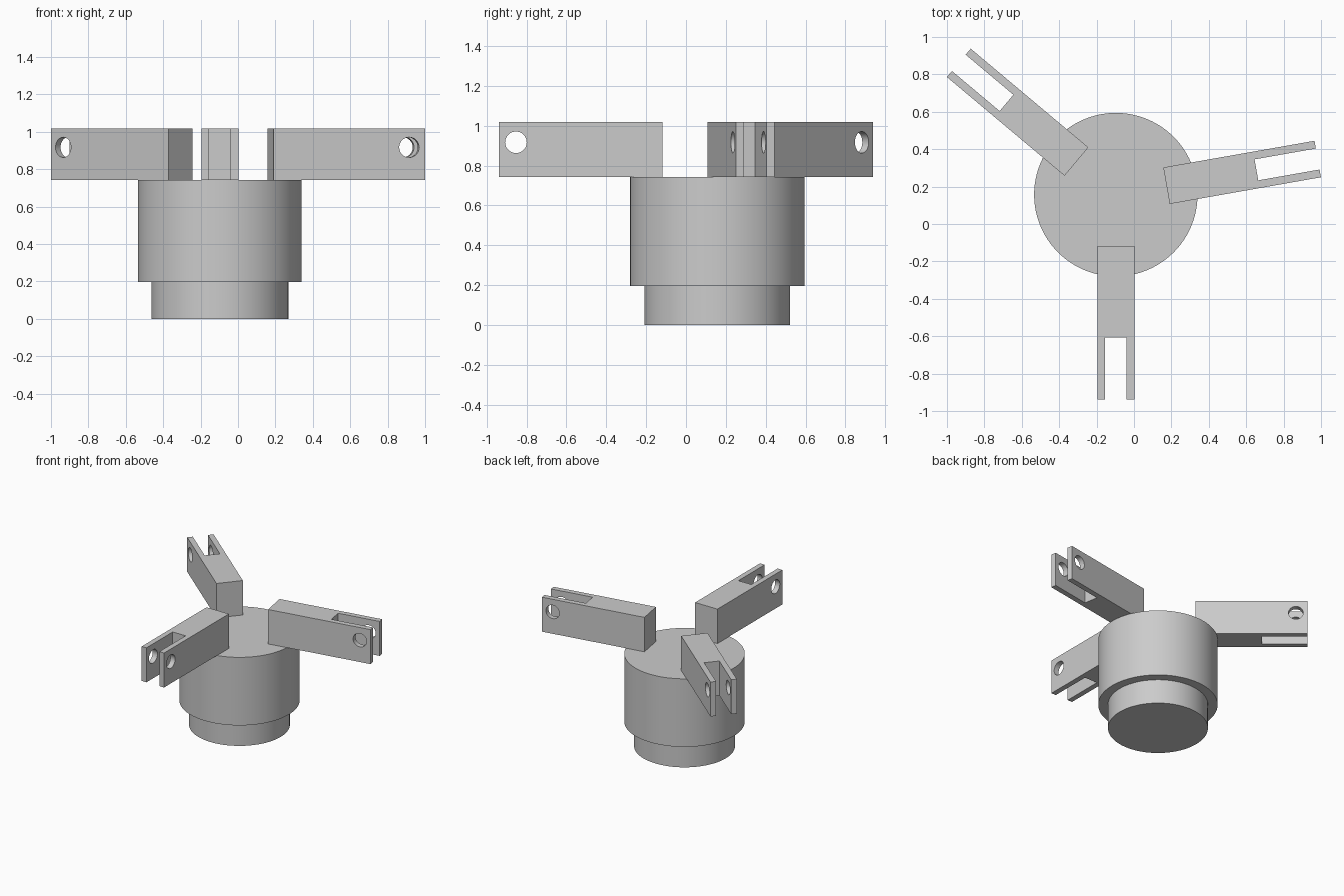
import bpy, bmesh, math

default = bpy.data.objects.get("Cube")
if default:
    bpy.data.objects.remove(default, do_unlink=True)

CENTRE = (-0.097, 0.157)
INNER, SLOT, OUTER = 0.275, 0.763, 1.096   # distances along an arm
HALF_WIDTH, HALF_SLOT = 0.099, 0.057
DECK, TOP = 0.742, 1.018                   # underside and top of the arms

grey = bpy.data.materials.new("plain grey")
grey.use_nodes = True
grey.diffuse_color = (0.6, 0.6, 0.6, 1)
grey.node_tree.nodes["Principled BSDF"].inputs["Base Color"].default_value = (0.6, 0.6, 0.6, 1)


def smooth(obj):
    bpy.ops.object.select_all(action='DESELECT')
    obj.select_set(True)
    bpy.context.view_layer.objects.active = obj
    bpy.ops.object.shade_smooth_by_angle(angle=math.radians(30))


def drum(name, radius, low, high):
    bpy.ops.mesh.primitive_cylinder_add(vertices=96, radius=radius, depth=high - low,
                                        location=(*CENTRE, (low + high) / 2))
    obj = bpy.context.object
    obj.name = name
    obj.data.materials.append(grey)
    smooth(obj)


# Stepped round body
drum("lower_body", 0.366, 0, 0.197)
drum("main_body", 0.437, 0.197, DECK)

# Forked arm: extruded outline pointing along x
half = [(INNER, HALF_WIDTH), (OUTER, HALF_WIDTH), (OUTER, HALF_SLOT), (SLOT, HALF_SLOT)]
outline = half + [(x, -y) for x, y in reversed(half)]
bm = bmesh.new()
face = bm.faces.new([bm.verts.new((x, y, DECK)) for x, y in outline])
grown = bmesh.ops.extrude_face_region(bm, geom=[face])["geom"]
bmesh.ops.translate(bm, vec=(0, 0, TOP - DECK),
                    verts=[v for v in grown if isinstance(v, bmesh.types.BMVert)])
bmesh.ops.recalc_face_normals(bm, faces=bm.faces)
mesh = bpy.data.meshes.new("arm")
bm.to_mesh(mesh)
bm.free()
mesh.materials.append(grey)
arm = bpy.data.objects.new("front_arm", mesh)
bpy.context.collection.objects.link(arm)

# Pin hole through both prongs
bpy.ops.mesh.primitive_cylinder_add(vertices=48, radius=0.054, depth=0.5,
                                    location=(1.01, 0, 0.917), rotation=(math.pi / 2, 0, 0))
cutter = bpy.context.object
cutter.name = "pin_hole_cutter"
cutter.hide_render = True
cutter.data.materials.append(grey)
hole = arm.modifiers.new("pin hole", 'BOOLEAN')
hole.object = cutter
hole.operation = 'DIFFERENCE'
hole.solver = 'EXACT'
bpy.context.view_layer.objects.active = arm
bpy.ops.object.modifier_apply(modifier=hole.name)
bpy.data.objects.remove(cutter, do_unlink=True)
smooth(arm)

# Three arms around the body
for name, angle in (("front_arm", -90), ("left_arm", 10), ("back_right_arm", 140)):
    obj = arm if name == "front_arm" else arm.copy()
    if obj is not arm:
        bpy.context.collection.objects.link(obj)
    obj.name = name
    obj.location = (*CENTRE, 0)
    obj.rotation_euler = (0, 0, math.radians(angle))
